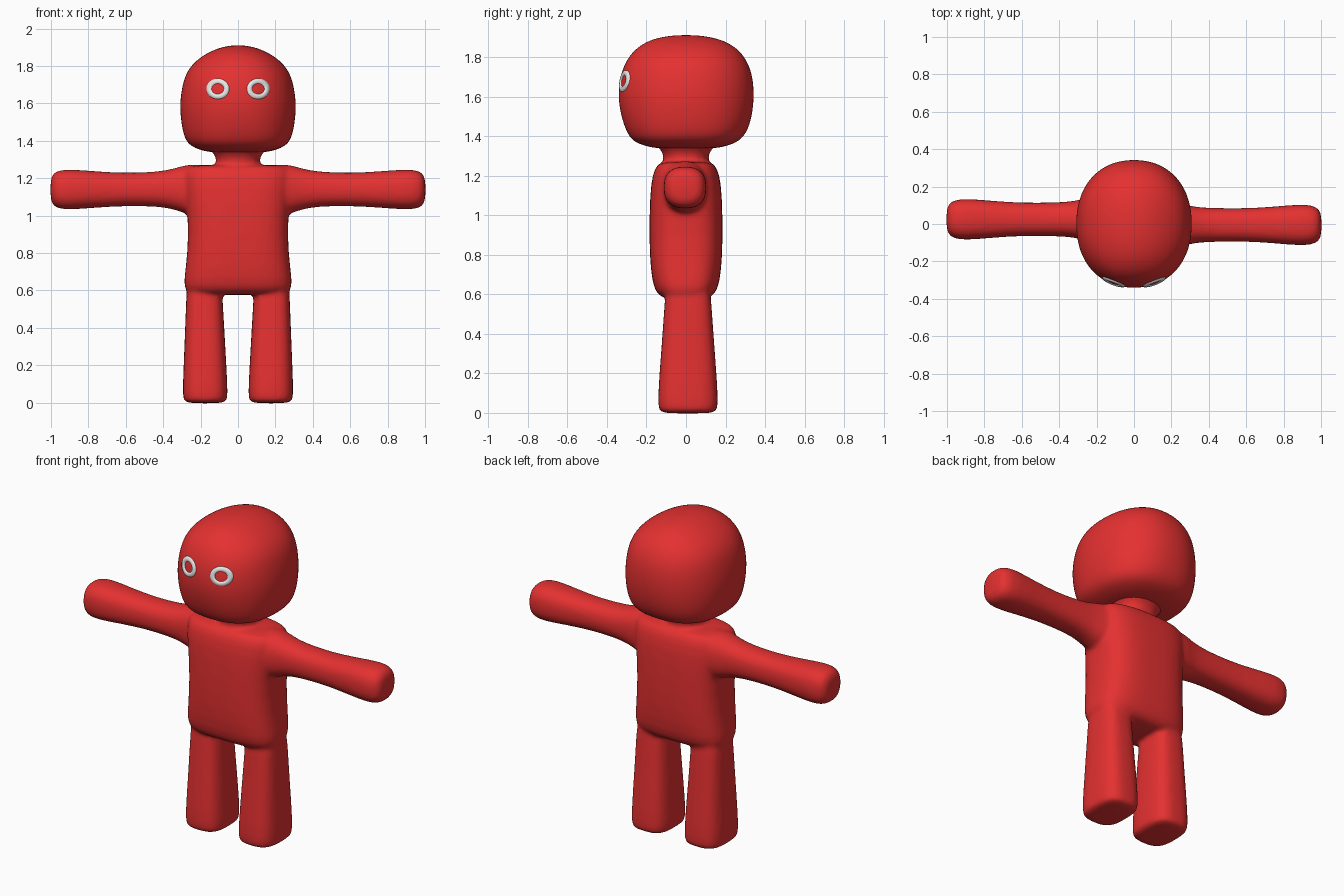
import bpy
import bmesh
from math import sin, cos, tau
from mathutils import Vector
from mathutils.bvhtree import BVHTree

if "Cube" in bpy.data.objects:
    bpy.data.objects.remove(bpy.data.objects["Cube"])


def material(name, rgb):
    m = bpy.data.materials.new(name)
    m.use_nodes = True
    m.diffuse_color = (*rgb, 1)
    m.node_tree.nodes["Principled BSDF"].inputs["Base Color"].default_value = (*rgb, 1)
    return m


red = material("red_skin", (0.78, 0.03, 0.03))
white = material("pale_eye", (0.8, 0.8, 0.8))


def loft(bm, rows, axis="z", segments=32):
    """Skin superellipse sections: (position, centre a, centre b, half a, half b, power)."""
    rings = []
    for t, ca, cb, ra, rb, n in rows:
        ring = []
        for i in range(segments):
            c, s = cos(tau * i / segments), sin(tau * i / segments)
            k = (abs(c) ** n + abs(s) ** n) ** (-1 / n)
            a, b = ca + ra * c * k, cb + rb * s * k
            ring.append(bm.verts.new((a, b, t) if axis == "z" else (t, a, b)))
        rings.append(ring)
    for low, high in zip(rings, rings[1:]):
        for i in range(segments):
            j = (i + 1) % segments
            bm.faces.new((low[i], low[j], high[j], high[i]))
    bm.faces.new(rings[0][::-1])
    bm.faces.new(rings[-1])


def make_object(name, bm, mat):
    bmesh.ops.recalc_face_normals(bm, faces=bm.faces)
    for f in bm.faces:
        f.smooth = True
    mesh = bpy.data.meshes.new(name)
    bm.to_mesh(mesh)
    bm.free()
    mesh.materials.append(mat)
    ob = bpy.data.objects.new(name, mesh)
    bpy.context.collection.objects.link(ob)
    return ob


# Body: torso, neck, arms and legs blended into one soft skin
bm = bmesh.new()
loft(bm, [
    (0.575, 0, 0, 0.24, 0.11, 3),
    (0.60, 0, 0, 0.285, 0.145, 3.2),
    (0.65, 0, 0, 0.29, 0.17, 3.2),
    (0.80, 0, 0, 0.268, 0.185, 3.2),
    (1.00, 0, 0, 0.265, 0.185, 3.2),
    (1.17, 0, 0, 0.29, 0.178, 3.2),
    (1.25, 0, 0, 0.29, 0.155, 3),
    (1.275, 0, 0, 0.25, 0.12, 3),
])
loft(bm, [
    (1.20, 0, 0, 0.12, 0.12, 2.3),
    (1.30, 0, 0, 0.115, 0.11, 2.3),
    (1.33, 0, 0, 0.125, 0.125, 2.3),
    (1.37, 0, 0, 0.17, 0.17, 2.3),
    (1.40, 0, 0, 0.17, 0.17, 2.3),
])
for side, lean in ((1, -0.005), (-1, 0.025)):
    loft(bm, [
        (side * x, lean, z, ry, rz, n) for x, z, ry, rz, n in (
            (0.15, 1.14, 0.13, 0.14, 2.5),
            (0.27, 1.14, 0.11, 0.135, 2.5),
            (0.33, 1.143, 0.095, 0.112, 2.4),
            (0.42, 1.142, 0.09, 0.092, 2.4),
            (0.60, 1.14, 0.088, 0.088, 2.4),
            (0.75, 1.14, 0.098, 0.096, 2.5),
            (0.91, 1.14, 0.113, 0.11, 2.6),
            (0.975, 1.14, 0.10, 0.10, 2.6),
            (1.005, 1.14, 0.068, 0.068, 2.5))
    ], "x")
    loft(bm, [
        (z, side * x, 0.01, rx, ry, 3.2) for z, x, rx, ry in (
            (-0.004, 0.175, 0.108, 0.138),
            (0.015, 0.175, 0.12, 0.151),
            (0.12, 0.176, 0.118, 0.15),
            (0.30, 0.177, 0.109, 0.136),
            (0.58, 0.18, 0.096, 0.116),
            (0.68, 0.18, 0.09, 0.11))
    ])
body = make_object("body", bm, red)
body.modifiers.new("Rounding", "SUBSURF").levels = 1
remesh = body.modifiers.new("Blend", "REMESH")
remesh.mode = "VOXEL"
remesh.voxel_size = 0.012
remesh.use_smooth_shade = True
soften = body.modifiers.new("Soften", "SMOOTH")
soften.factor = 0.5
soften.iterations = 8

# Head: rounded block with a domed crown
bm = bmesh.new()
loft(bm, [(z, 0, y, rx, ry, n) for z, y, rx, ry, n in (
    (1.335, 0, 0.13, 0.13, 2.4),
    (1.35, 0, 0.20, 0.21, 2.5),
    (1.375, 0, 0.26, 0.27, 2.5),
    (1.42, 0.004, 0.289, 0.305, 2.4),
    (1.50, 0.003, 0.305, 0.332, 2.3),
    (1.60, 0, 0.313, 0.346, 2.2),
    (1.70, 0.002, 0.298, 0.337, 2.2),
    (1.77, 0.003, 0.275, 0.312, 2.2),
    (1.83, 0.003, 0.227, 0.273, 2.2),
    (1.88, 0.002, 0.148, 0.203, 2.1),
    (1.903, 0, 0.08, 0.12, 2),
    (1.911, 0, 0.025, 0.04, 2))])
head = make_object("head", bm, red)
rounding = head.modifiers.new("Rounding", "SUBSURF")
rounding.levels = rounding.render_levels = 2

# Eyes: thin pale rings that follow the curve of the face
bpy.context.view_layer.update()
face = BVHTree.FromObject(head, bpy.context.evaluated_depsgraph_get())
for name, side in (("left_eye", 1), ("right_eye", -1)):
    bm = bmesh.new()
    count = 32
    rings = []
    for rx, rz, lift in ((0.062, 0.056, -0.002), (0.058, 0.052, 0.006), (0.046, 0.04, 0.007),
                         (0.036, 0.031, 0.006), (0.032, 0.027, -0.002)):
        ring = []
        for i in range(count):
            a = tau * i / count
            start = Vector((side * 0.108 + rx * cos(a), -1, 1.678 + rz * sin(a)))
            hit, normal, _, _ = face.ray_cast(start, Vector((0, 1, 0)))
            ring.append(bm.verts.new(hit + normal * lift))
        rings.append(ring)
    for outer, inner in zip(rings, rings[1:]):
        for i in range(count):
            j = (i + 1) % count
            bm.faces.new((outer[i], outer[j], inner[j], inner[i]))
    eye = make_object(name, bm, white)
    # Open strips need their normals to face outwards
    if sum(p.normal.y * p.area for p in eye.data.polygons) > 0:
        eye.data.flip_normals()
